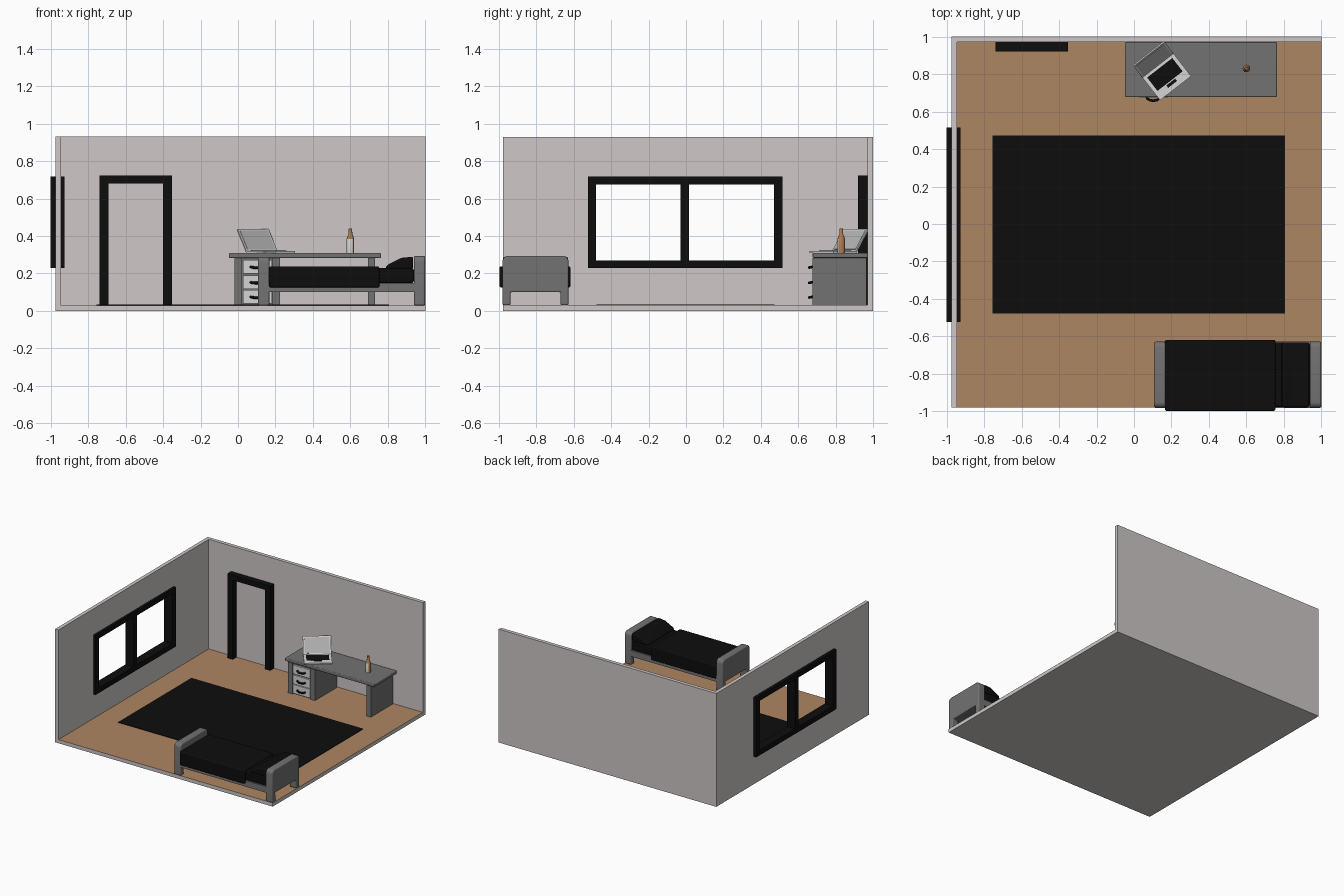
import bpy, bmesh, math
from mathutils import Matrix, Vector

if "Cube" in bpy.data.objects:
    bpy.data.objects.remove(bpy.data.objects["Cube"])


def mat(name, r, g, b):
    m = bpy.data.materials.new(name)
    m.diffuse_color = (r, g, b, 1)
    m.use_nodes = True
    m.node_tree.nodes["Principled BSDF"].inputs["Base Color"].default_value = m.diffuse_color
    return m


WALL = mat("wall_paint", 0.62, 0.57, 0.57)
WOOD = mat("wood_floor", 0.42, 0.24, 0.12)
BLACK = mat("black", 0.004, 0.004, 0.004)
GREY = mat("grey_furniture", 0.17, 0.17, 0.17)
WHITE = mat("off_white", 0.66, 0.66, 0.66)
SCREEN = mat("screen_grey", 0.45, 0.46, 0.45)
BROWN = mat("bottle_brown", 0.42, 0.2, 0.08)


def finish(name, bm, m, bevel=0.0, segs=3):
    bmesh.ops.recalc_face_normals(bm, faces=bm.faces)
    me = bpy.data.meshes.new(name)
    bm.to_mesh(me)
    bm.free()
    o = bpy.data.objects.new(name, me)
    bpy.context.collection.objects.link(o)
    me.materials.append(m)
    if bevel:
        b = o.modifiers.new("bevel", "BEVEL")
        b.width, b.segments = bevel, segs
        b.limit_method = "ANGLE"
        bpy.context.view_layer.objects.active = o
        o.select_set(True)
        bpy.ops.object.shade_smooth_by_angle(angle=math.radians(40))
        o.select_set(False)
    return o


def boxes(name, m, *spans, bevel=0.0):
    """One object from boxes given as (x0, x1, y0, y1, z0, z1)."""
    bm = bmesh.new()
    for x0, x1, y0, y1, z0, z1 in spans:
        c = Vector((x0 + x1, y0 + y1, z0 + z1)) / 2
        s = Matrix.Diagonal((x1 - x0, y1 - y0, z1 - z0, 1))
        bmesh.ops.create_cube(bm, size=1, matrix=Matrix.Translation(c) @ s)
    return finish(name, bm, m, bevel)


def prism(name, m, pts, axis, a, b, bevel=0.0):
    """Extrude a profile along x (points are y, z) or along y (points are x, z)."""
    bm = bmesh.new()
    put = (lambda p: (a, p[0], p[1])) if axis == "x" else (lambda p: (p[0], a, p[1]))
    f = bm.faces.new([bm.verts.new(put(p)) for p in pts])
    r = bmesh.ops.extrude_face_region(bm, geom=[f])
    d = (b - a, 0, 0) if axis == "x" else (0, b - a, 0)
    bmesh.ops.translate(bm, vec=d, verts=[v for v in r["geom"] if isinstance(v, bmesh.types.BMVert)])
    return finish(name, bm, m, bevel)


# Room: slab with wooden top, two walls
floor = boxes("floor", WALL, (-0.975, 1.0, -0.978, 1.0, 0, 0.03))
floor.data.materials.append(WOOD)
for p in floor.data.polygons:
    p.material_index = int(p.normal.z > 0.9)
boxes("back_wall", WALL, (-0.945, 1.0, 0.97, 1.0, 0.03, 0.93))
left_wall = boxes("left_wall", WALL, (-0.975, -0.945, -0.978, 1.0, 0.03, 0.93))
cutter = boxes("window_cutter", WALL, (-1.1, -0.8, -0.49, 0.48, 0.26, 0.68))
cutter.hide_render = True
cut = left_wall.modifiers.new("opening", "BOOLEAN")
cut.object, cut.operation, cut.solver = cutter, "DIFFERENCE", "EXACT"
bpy.context.view_layer.objects.active = left_wall
bpy.ops.object.modifier_apply(modifier=cut.name)
bpy.data.objects.remove(cutter)

# Window and door frames
X = (-1.0, -0.926)
boxes("window_frame", BLACK,
      (*X, -0.524, -0.48, 0.228, 0.717), (*X, 0.47, 0.516, 0.228, 0.717),
      (*X, -0.48, 0.47, 0.228, 0.27), (*X, -0.48, 0.47, 0.675, 0.717),
      (*X, -0.03, 0.016, 0.27, 0.675))
Y = (0.92, 0.97)
boxes("door_frame", BLACK,
      (-0.74, -0.692, *Y, 0.03, 0.722), (-0.4, -0.352, *Y, 0.03, 0.722),
      (-0.692, -0.4, *Y, 0.68, 0.722))

boxes("rug", BLACK, (-0.754, 0.806, -0.478, 0.473, 0.03, 0.034))

# Desk with drawer pedestal on the left and panel leg on the right
boxes("desk_top", GREY, (-0.048, 0.763, 0.677, 0.97, 0.283, 0.31), bevel=0.006)
boxes("desk_pedestal", GREY, (-0.02, 0.022, 0.677, 0.965, 0.03, 0.283),
      (0.185, 0.225, 0.677, 0.965, 0.03, 0.283), (0.022, 0.185, 0.69, 0.965, 0.03, 0.283))
boxes("desk_leg", GREY, (0.694, 0.732, 0.677, 0.965, 0.03, 0.283))
for i, z in enumerate((0.075, 0.153, 0.235)):
    boxes(f"drawer_front_{i}", WHITE, (0.026, 0.181, 0.676, 0.692, z - 0.036, z + 0.036))
    cu = bpy.data.curves.new("handle", "CURVE")
    cu.dimensions, cu.bevel_depth, cu.bevel_resolution = "3D", 0.007, 2
    cu.use_fill_caps = True
    sp = cu.splines.new("POLY")
    sp.points.add(6)
    for k, pt in enumerate(sp.points):
        t = math.pi * k / 6
        pt.co = (0.103 - 0.035 * math.cos(t), 0.677 - 0.019 * math.sin(t), z - 0.004 * math.sin(t), 1)
    cu.materials.append(BLACK)
    h = bpy.data.objects.new(f"drawer_handle_{i}", cu)
    bpy.context.collection.objects.link(h)

# Laptop, turned on the desk; the lid hinges on the rear edge
place = Matrix.Translation((0.174, 0.786, 0.31)) @ Matrix.Rotation(math.radians(37.8), 4, "Z")
tilt = place @ Matrix.Translation((0, 0.074, 0.008)) @ Matrix.Rotation(math.radians(-33.5), 4, "X")
for o in (boxes("laptop_base", WHITE, (-0.105, 0.105, -0.078, 0.078, 0, 0.01)),
          boxes("laptop_keyboard", BLACK, (-0.085, 0.085, -0.03, 0.06, 0.01, 0.012)),
          boxes("laptop_touchpad", BLACK, (-0.03, 0.03, -0.052, -0.036, 0.01, 0.012))):
    o.matrix_world = place
for o in (boxes("laptop_lid", WHITE, (-0.105, 0.105, 0, 0.008, 0, 0.142)),
          boxes("laptop_screen", SCREEN, (-0.094, 0.094, -0.002, 0, 0.012, 0.131))):
    o.matrix_world = tilt

# Bottle: lathed profile, label on the side turned to the front left
bm = bmesh.new()
prof = [(0, 0.31), (0.02, 0.31), (0.02, 0.385), (0.016, 0.397), (0.01, 0.41), (0.009, 0.44), (0, 0.44)]
vs = [bm.verts.new((r, 0, z)) for r, z in prof]
es = [bm.edges.new(e) for e in zip(vs, vs[1:])]
bmesh.ops.spin(bm, geom=vs + es, cent=(0, 0, 0), axis=(0, 0, 1), angle=2 * math.pi, steps=24)
bmesh.ops.remove_doubles(bm, verts=bm.verts, dist=1e-5)
bottle = finish("bottle", bm, BROWN)
bottle.location = (0.6, 0.83, 0)
bottle.data.materials.append(WHITE)
facing = Vector((-0.4, -0.92, 0))
for p in bottle.data.polygons:
    p.use_smooth = abs(p.normal.z) < 0.9
    if 0.32 < p.center.z < 0.385 and p.normal.dot(facing) > 0.4:
        p.material_index = 1

# Bed: end boards with rounded shoulders and short legs
def end_board(name, x0, x1, top):
    ya, yb, leg, r = -0.981, -0.628, 0.043, 0.03
    pts = [(ya, 0.03), (ya + leg, 0.03), (ya + leg, 0.1), (yb - leg, 0.1), (yb - leg, 0.03), (yb, 0.03)]
    for cy, start in ((yb - r, 0), (ya + r, 90)):
        for k in range(6):
            t = math.radians(start + 18 * k)
            pts.append((cy + r * math.cos(t), top - r + r * math.sin(t)))
    prism(name, GREY, pts, "x", x0, x1, bevel=0.008)


end_board("footboard", 0.107, 0.167, 0.288)
end_board("headboard", 0.938, 0.999, 0.293)
boxes("bed_rails", GREY, (0.16, 0.945, -0.981, -0.628, 0.1, 0.15))
boxes("mattress", BLACK, (0.166, 0.938, -0.976, -0.633, 0.15, 0.228), bevel=0.01)
boxes("blanket", BLACK, (0.166, 0.754, -0.997, -0.618, 0.125, 0.237), bevel=0.008)
prism("pillow", BLACK, [(0.785, 0.225), (0.795, 0.245), (0.87, 0.283), (0.935, 0.29), (0.935, 0.225)],
      "y", -0.978, -0.631, bevel=0.01)
